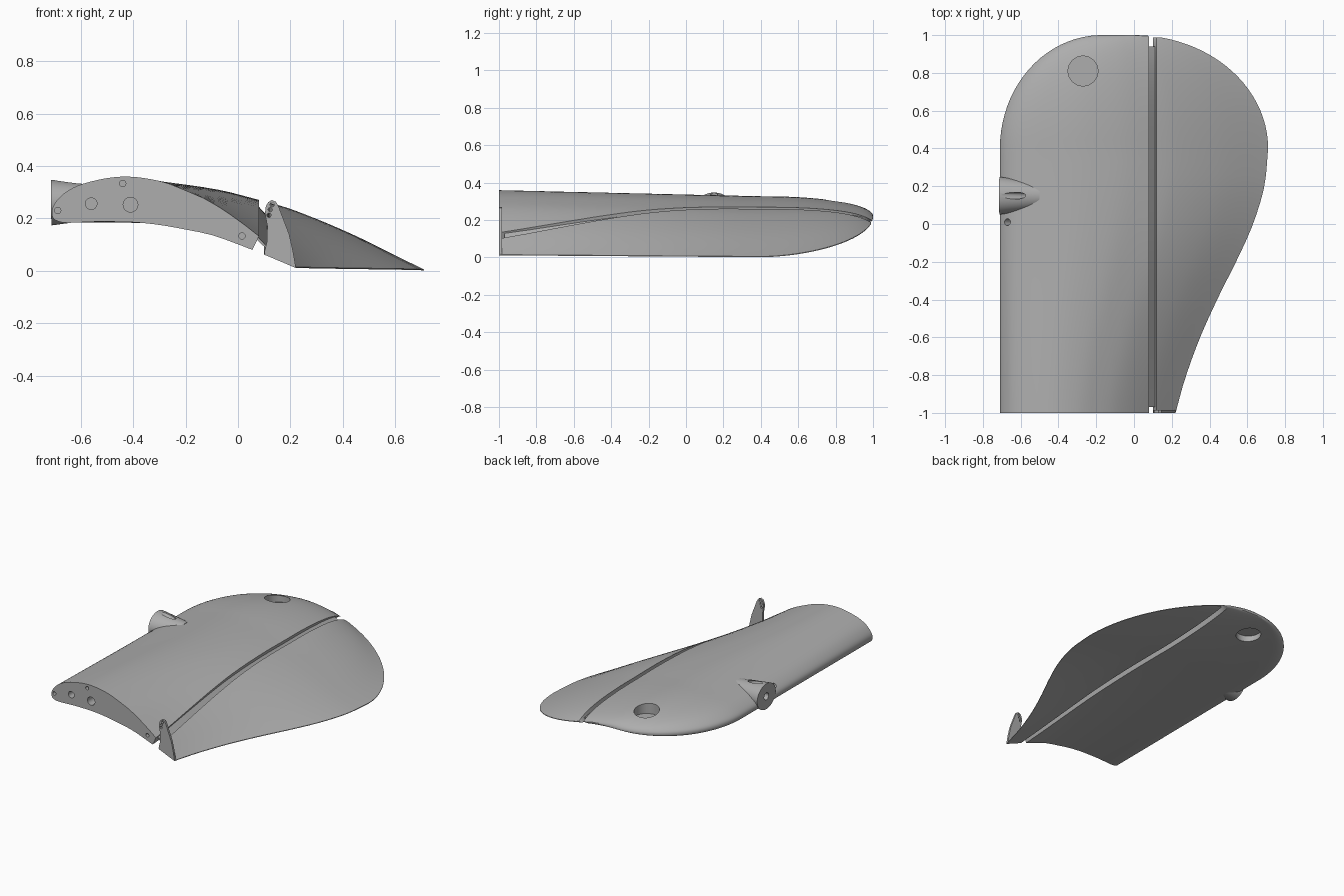
import bpy, bmesh, math
from mathutils import Vector

if "Cube" in bpy.data.objects:
    bpy.data.objects.remove(bpy.data.objects["Cube"])

grey = bpy.data.materials.new("plain grey")
grey.use_nodes = True
grey.diffuse_color = (0.42, 0.42, 0.42, 1)
grey.node_tree.nodes["Principled BSDF"].inputs["Base Color"].default_value = (0.42, 0.42, 0.42, 1)


def curve(pts, v):
    """Smooth interpolation through (position, value) pairs."""
    n = len(pts)
    v = min(max(v, pts[0][0]), pts[-1][0])
    i = next((k for k in range(n - 1) if v <= pts[k + 1][0]), n - 2)

    def slope(k):
        a, b = pts[max(k - 1, 0)], pts[min(k + 1, n - 1)]
        return (b[1] - a[1]) / (b[0] - a[0])
    (x0, z0), (x1, z1) = pts[i], pts[i + 1]
    h = x1 - x0
    t = (v - x0) / h
    return (z0 * (1 + 2 * t) * (1 - t) ** 2 + slope(i) * h * t * (1 - t) ** 2
            + z1 * t * t * (3 - 2 * t) + slope(i + 1) * h * t * t * (t - 1))


# Aerofoil heights above the chord line, against the root of the chord fraction
UPPER = [(0, 0), (.14, .049), (.26, .099), (.39, .148), (.55, .2),
         (.67, .212), (.74, .198), (.81, .174), (.9, .107), (1, 0)]
LOWER = [(0, 0), (.1, -.02), (.25, -.022), (.48, .017), (.57, .035),
         (.66, .048), (.74, .053), (.81, .054), (.87, .042), (.93, .025), (1, 0)]
# Trailing edge of the inboard half
TRAIL = [(-1, .22), (-.82, .27), (-.6, .35), (-.38, .45), (-.18, .55), (0, .63), (.2, .69), (.4, .71)]


def station(y):
    """Leading x, trailing x, trailing z and thickness scale at a span position."""
    if y <= .4:
        s = (y + 1) / 1.4
        return -.71, curve(TRAIL, y), .015 - .01 * s, 1 - .15 * s
    u = min((y - .4) / .6, 1)
    s = math.sqrt(1 - u * u)
    return -.17 - .54 * s, .71 * s, .005 + .215 * (1 - s) ** .9, .85 * s


def height(x, y, side):
    lead, trail, tz, thick = station(y)
    f = min(max((x - lead) / (trail - lead), 0), 1)
    z = .222 + (tz - .222) * f + thick * curve(side, math.sqrt(f))
    return z if side is UPPER else z - .004


def finish(name, bm, angle=35):
    bmesh.ops.recalc_face_normals(bm, faces=bm.faces)
    me = bpy.data.meshes.new(name)
    bm.to_mesh(me)
    bm.free()
    me.materials.append(grey)
    ob = bpy.data.objects.new(name, me)
    bpy.context.collection.objects.link(ob)
    return ob


def skin(name, rings):
    """Closed skin over rings of equal length."""
    bm = bmesh.new()
    rows = [[bm.verts.new(p) for p in r] for r in rings]
    n = len(rows[0])
    for a, b in zip(rows, rows[1:]):
        for i in range(n):
            j = (i + 1) % n
            bm.faces.new((a[i], a[j], b[j], b[i]))
    bm.faces.new(rows[0])
    bm.faces.new(rows[-1])
    return finish(name, bm)


def rod(name, p, q, r0, r1=None, sides=32):
    """Cylinder or cone between two points."""
    p, q = Vector(p), Vector(q)
    bm = bmesh.new()
    bmesh.ops.create_cone(bm, cap_ends=True, segments=sides, radius1=r0,
                          radius2=r0 if r1 is None else r1, depth=(q - p).length)
    turn = (q - p).to_track_quat('Z', 'Y').to_matrix().to_4x4()
    bm.transform(turn)
    bmesh.ops.translate(bm, verts=bm.verts, vec=(p + q) / 2)
    return finish(name, bm)


def drill(targets, p, q, r, sides=32):
    cutter = rod("drill_cutter", p, q, r, sides=sides)
    cutter.hide_render = True
    for ob in targets:
        mod = ob.modifiers.new("drill", 'BOOLEAN')
        mod.operation = 'DIFFERENCE'
        mod.solver = 'EXACT'
        mod.object = cutter
        bpy.context.view_layer.objects.active = ob
        bpy.ops.object.modifier_apply(modifier=mod.name)
    bpy.data.objects.remove(cutter)


# Span positions, bunched toward the rounded tip
INBOARD = [-1 + 1.4 * i / 20 for i in range(20)]


def spans(limit):
    return INBOARD + [.4 + .6 * math.sin(limit * i / 20) for i in range(21)]


def panel(name, ys, front, rear, n=28):
    """Wing panel; front and rear give (upper x, lower x) or None for the edge."""
    rings = []
    for y in ys:
        lead, trail = station(y)[:2]
        ring = []
        for k, side in enumerate((UPPER, LOWER)):
            xa = front[k] if front else lead
            xb = min(rear[k], trail) if rear else trail
            ts = [(i / n) ** (1 if front else 2) for i in range(n + 1)]
            xs = [xa + (xb - xa) * t for t in ts]
            ring += [(x, y, height(x, y, side)) for x in (xs if k == 0 else xs[::-1])]
        rings.append(ring)
    return skin(name, rings)


main_wing = panel("main_wing", spans(math.pi / 2 - .03), None, (.08, .055))
flap = panel("flap", spans(1.37), (.118, .1), None)

# Sloping hinge web closing the gap between the panels
rings = []
for i in range(41):
    y = -.97 + 1.91 * i / 40
    ring = []
    for x, t in ((.07, .85), (.125, .5), (.125, .3), (.07, .65)):
        lo, hi = height(x, y, LOWER), height(x, y, UPPER)
        ring.append((x, y, lo + (hi - lo) * t))
    rings.append(ring)
web = skin("hinge_web", rings)

# Control horn at the root end of the flap
HORN = [(.1, .068), (.22, .016), (.21, .075), (.195, .14), (.155, .245), (.145, .263),
        (.13, .27), (.115, .262), (.106, .245), (.103, .22), (.112, .17), (.11, .11)]
horn = skin("control_horn", [[(x, y, z) for x, z in HORN] for y in (-1, -.985)])
for x, z in ((.13, .252), (.123, .233), (.118, .212)):
    drill([horn], (x, -1.1, z), (x, -.9, z), .008, 16)

# Mounting boss on the leading edge
boss = rod("mounting_boss", (-.713, .15, .26), (-.5, .15, .262), .087, .06, 48)
for v in boss.data.vertices:
    v.co.y = .15 + (v.co.y - .15) * 1.15

# Spar bores and dowel holes in the root face
for x, z, r, end in ((-.56, .256, .022, .0), (-.41, .252, .028, .3), (-.44, .333, .012, -.92),
                     (-.688, .23, .012, -.92), (.015, .133, .012, -.92)):
    drill([main_wing], (x, -1.1, z), (x, end, z), r, 24)

# Boss bore, slanted screw hole and small leading edge hole
drill([main_wing, boss], (-.8, .15, .26), (-.55, .15, .26), .024)
drill([main_wing, boss], (-.72, .15, .375), (-.56, .15, .305), .018)
drill([main_wing], (-.72, .01, .32), (-.64, .01, .24), .018)

# Round pocket near the tip, with a thin floor
drill([main_wing], (-.27, .81, 0), (-.27, .81, .5), .079, 48)
floor = rod("pocket_floor", (-.27, .81, .23), (-.27, .81, .24), .08, sides=48)

for ob in (main_wing, flap, web, horn, boss, floor):
    bpy.ops.object.select_all(action='DESELECT')
    ob.select_set(True)
    bpy.context.view_layer.objects.active = ob
    bpy.ops.object.shade_smooth_by_angle(angle=math.radians(35))
